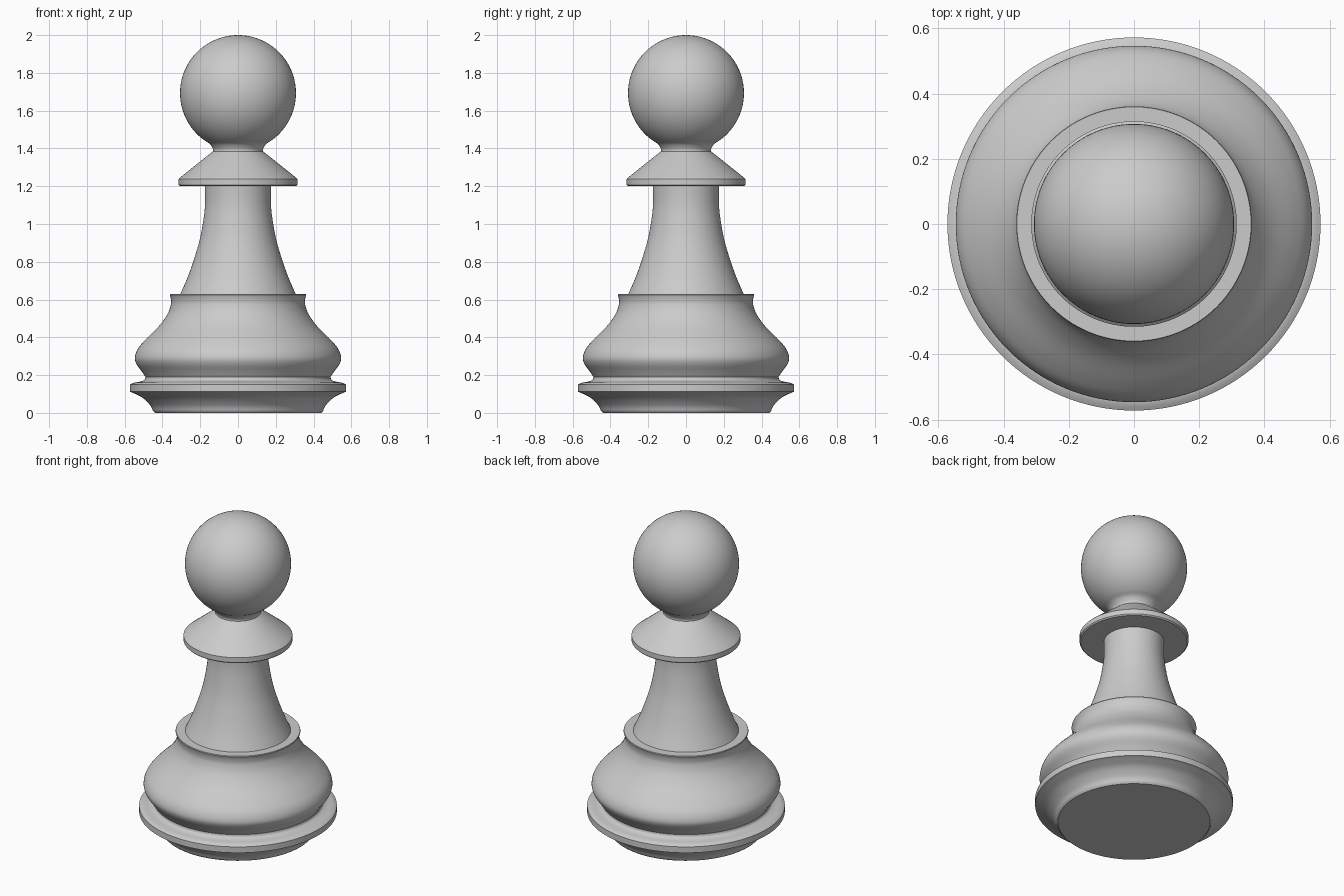
import bpy, bmesh, math

if "Cube" in bpy.data.objects:
    bpy.data.objects.remove(bpy.data.objects["Cube"])

SIDES = 128


def smooth_span(pts, steps=6):
    """Catmull-Rom curve through (radius, z) points; two points stay a straight line."""
    if len(pts) < 3:
        return list(pts)
    p = [pts[0]] + list(pts) + [pts[-1]]
    out = []
    for i in range(1, len(p) - 2):
        for s in range(steps):
            t = s / steps
            out.append(tuple(
                0.5 * (2 * b + (c - a) * t + (2 * a - 5 * b + 4 * c - d) * t * t
                       + (3 * b - a - 3 * c + d) * t ** 3)
                for a, b, c, d in zip(p[i - 1], p[i], p[i + 1], p[i + 2])))
    return out + [pts[-1]]


def lathe(name, *spans):
    """Revolve the spans (listed bottom to top) around z; corners between spans stay sharp."""
    prof = []
    for span in spans:
        for q in smooth_span(span):
            if not prof or math.dist(q, prof[-1]) > 1e-5:
                prof.append(q)
    bm = bmesh.new()
    rings = [[bm.verts.new((r * math.cos(2 * math.pi * j / SIDES),
                            r * math.sin(2 * math.pi * j / SIDES), z))
              for j in range(SIDES)] for r, z in prof]
    for lo, hi in zip(rings, rings[1:]):
        for j in range(SIDES):
            k = (j + 1) % SIDES
            bm.faces.new((lo[j], lo[k], hi[k], hi[j]))
    bmesh.ops.remove_doubles(bm, verts=bm.verts, dist=1e-5)
    mesh = bpy.data.meshes.new(name)
    bm.to_mesh(mesh)
    bm.free()
    obj = bpy.data.objects.new(name, mesh)
    bpy.context.collection.objects.link(obj)
    bpy.context.view_layer.objects.active = obj
    obj.select_set(True)
    bpy.ops.object.shade_smooth_by_angle(angle=math.radians(35))
    obj.select_set(False)
    return obj


# Foot: flat underside, flared cove and raised rim
lathe("base_foot",
      [(0, 0), (0.44, 0)],
      [(0.44, 0), (0.45, 0.01)],
      [(0.45, 0.01), (0.465, 0.04), (0.505, 0.08), (0.55, 0.103), (0.572, 0.112)],
      [(0.572, 0.112), (0.572, 0.15)],
      [(0.572, 0.15), (0.55, 0.16), (0.515, 0.166), (0.495, 0.175), (0.49, 0.19)])

# Bulging body ending in a flat ledge
lathe("body_bulge",
      [(0.49, 0.19), (0.51, 0.22), (0.538, 0.26), (0.546, 0.295), (0.53, 0.34),
       (0.49, 0.388), (0.42, 0.458), (0.375, 0.52), (0.356, 0.57), (0.355, 0.60), (0.361, 0.625)],
      [(0.361, 0.625), (0.359, 0.63)],
      [(0.359, 0.63), (0.305, 0.63)])

# Tapered stem
lathe("stem",
      [(0.305, 0.63), (0.268, 0.715), (0.234, 0.81), (0.202, 0.92),
       (0.182, 1.03), (0.174, 1.11), (0.175, 1.20)])

# Collar with flat underside and sloping top
lathe("collar",
      [(0.175, 1.20), (0.308, 1.20)],
      [(0.308, 1.20), (0.315, 1.207)],
      [(0.315, 1.207), (0.315, 1.238)],
      [(0.315, 1.238), (0.308, 1.245)],
      [(0.308, 1.245), (0.218, 1.317), (0.132, 1.385)])

# Ball head with a short fillet into the collar
R, CZ = 0.307, 1.693
start = math.radians(-55)
arc = [(R * math.cos(a), CZ + R * math.sin(a))
       for a in (start + (math.pi / 2 - start) * i / 40 for i in range(40))] + [(0, CZ + R)]
lathe("head", [(0.132, 1.385), (0.134, 1.4), (0.15, 1.424), arc[0]], *zip(arc, arc[1:]))
